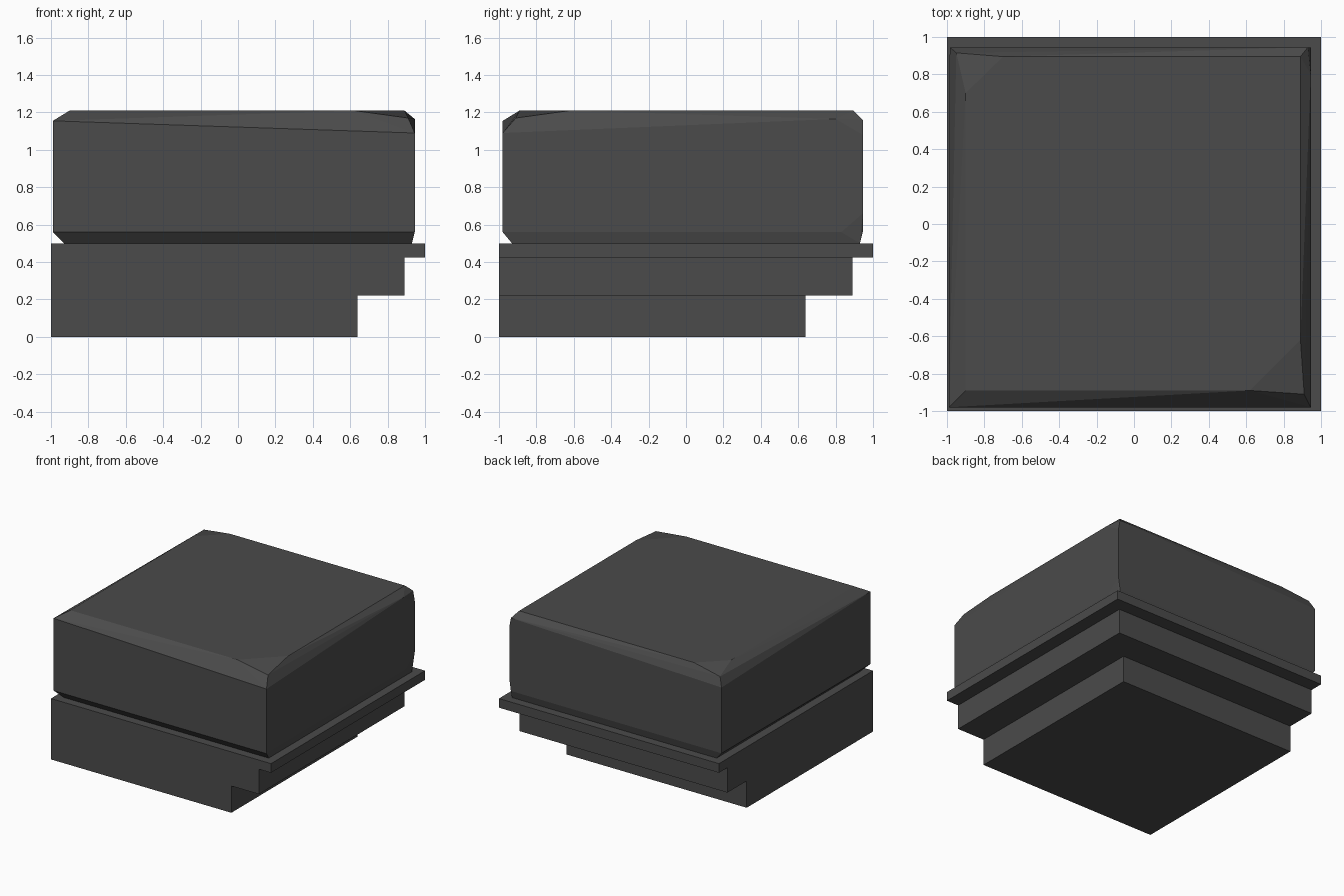
import bpy, bmesh

if "Cube" in bpy.data.objects:
    bpy.data.objects.remove(bpy.data.objects["Cube"])

stone = bpy.data.materials.new("dark grey stone")
stone.diffuse_color = (0.07, 0.07, 0.07, 1)
stone.use_nodes = True
stone.node_tree.nodes["Principled BSDF"].inputs["Base Color"].default_value = stone.diffuse_color


def make_object(name, bm):
    bmesh.ops.recalc_face_normals(bm, faces=bm.faces)
    mesh = bpy.data.meshes.new(name)
    bm.to_mesh(mesh)
    bm.free()
    mesh.materials.append(stone)
    obj = bpy.data.objects.new(name, mesh)
    bpy.context.collection.objects.link(obj)
    return obj


# Stepped corner base: each ring reaches further out at the back and right
bm = bmesh.new()
steps = [(0, 0.64), (0.22, 0.64), (0.22, 0.89), (0.425, 0.89), (0.425, 1), (0.5, 1)]
rings = [[bm.verts.new(p) for p in
          ((-1, -1, z), (e, -1, z), (e, e, z), (-1, e, z))] for z, e in steps]
for low, high in zip(rings, rings[1:]):
    for i in range(4):
        j = (i + 1) % 4
        # front and left walls share one plane, so ledges only exist at the back and right
        ring = [low[i], low[j], high[j], high[i]]
        bm.faces.new(ring)
bm.faces.new(rings[0])
bm.faces.new(rings[-1])
bmesh.ops.dissolve_degenerate(bm, dist=0.0001, edges=bm.edges)
make_object("stepped_base", bm)

# Chipped capstone: convex hull of worn corners
corners = {
    "front_left": [(-.9, -.89, 1.21), (-.99, -.98, 1.155), (-.99, -.98, .56),
                   (-.93, -.93, .5)],
    "front_right": [(.62, -.89, 1.21), (.89, -.62, 1.21), (.91, -.91, 1.17),
                    (.945, -.98, 1.09), (.945, -.98, .56), (.93, -.93, .5)],
    "back_right": [(.89, .895, 1.21), (.945, .8, 1.165), (.93, .945, 1.16),
                   (.945, .945, 1.08), (.945, .945, .66), (.945, .83, .56),
                   (.93, .945, .56), (.93, .93, .5)],
    "back_left": [(-.9, .7, 1.21), (-.7, .895, 1.21), (-.95, .915, 1.17),
                  (-.985, .945, 1.1), (-.985, .945, .56), (-.93, .93, .5)],
}
bm = bmesh.new()
for pts in corners.values():
    for p in pts:
        bm.verts.new(p)
bmesh.ops.convex_hull(bm, input=bm.verts)
bmesh.ops.dissolve_limit(bm, angle_limit=0.01, verts=bm.verts, edges=bm.edges)
make_object("chipped_capstone", bm)
